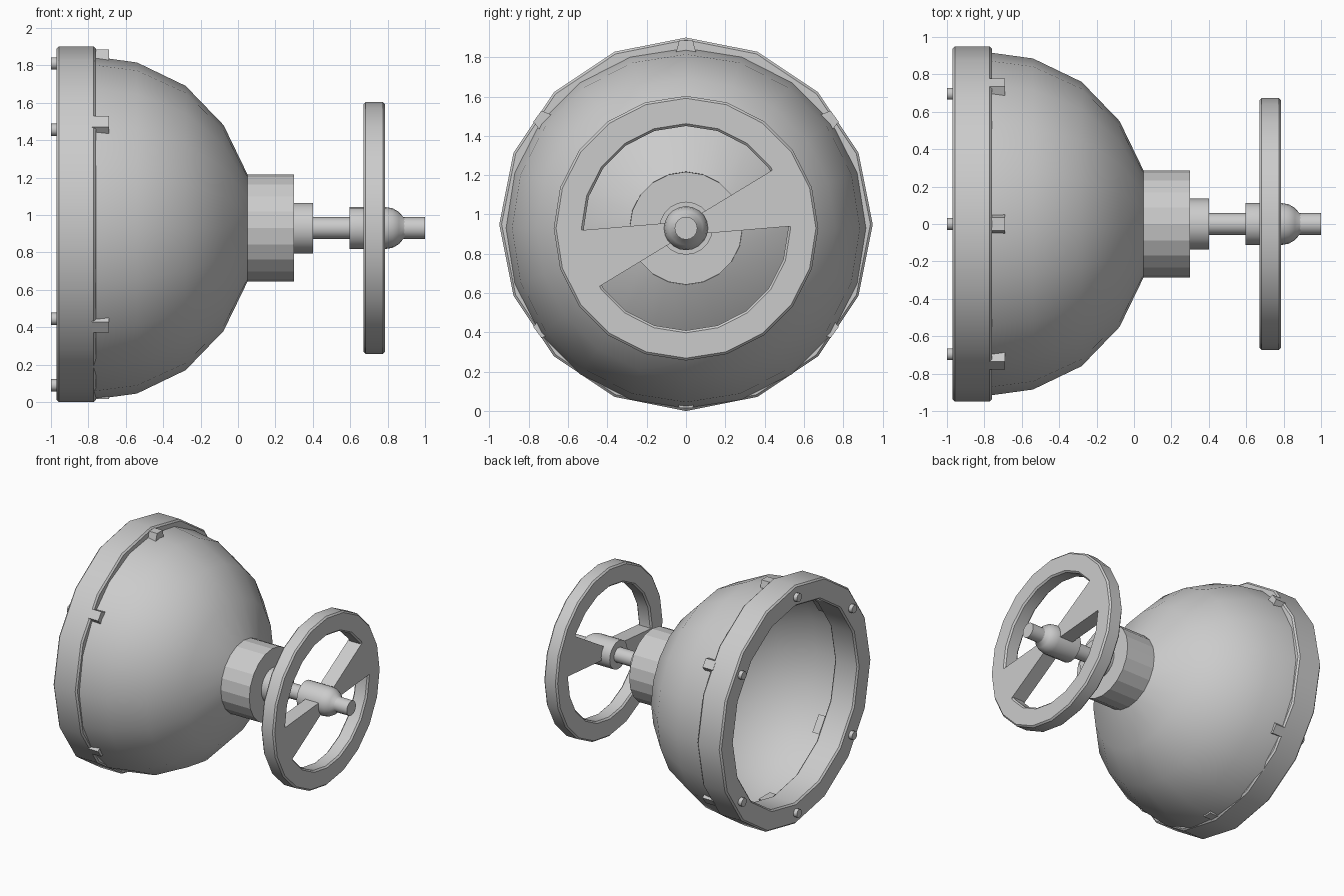
import bpy, bmesh
from math import sin, cos, pi, radians

if "Cube" in bpy.data.objects:
    bpy.data.objects.remove(bpy.data.objects["Cube"])

AXIS_Z = 0.93      # axis of dome, shaft and wheel
FLANGE_Z = 0.95    # axis of flange ring


def finish(name, bm, smooth=None):
    bmesh.ops.remove_doubles(bm, verts=bm.verts, dist=1e-5)
    bmesh.ops.recalc_face_normals(bm, faces=bm.faces)
    mesh = bpy.data.meshes.new(name)
    bm.to_mesh(mesh)
    bm.free()
    ob = bpy.data.objects.new(name, mesh)
    bpy.context.collection.objects.link(ob)
    if smooth:
        bpy.ops.object.select_all(action='DESELECT')
        ob.select_set(True)
        bpy.context.view_layer.objects.active = ob
        bpy.ops.object.shade_smooth_by_angle(angle=radians(smooth))
    return ob


def lathe(name, profile, sides, z=AXIS_Z, y=0, closed=False, smooth=None):
    """Spin (x, radius) points around an axis parallel to x."""
    bm = bmesh.new()
    rings = []
    for i in range(sides):
        a = 2 * pi * i / sides
        rings.append([bm.verts.new((x, y + r * sin(a), z + r * cos(a))) for x, r in profile])
    count = len(profile)
    for i in range(sides):
        a, b = rings[i], rings[(i + 1) % sides]
        for j in range(count if closed else count - 1):
            k = (j + 1) % count
            bm.faces.new((a[j], a[k], b[k], b[j]))
    return finish(name, bm, smooth)


def rod(name, x0, x1, r, sides, **kw):
    return lathe(name, [(x0, 0), (x0, r), (x1, r), (x1, 0)], sides, **kw)


def ring(name, x0, x1, r0, r1, b, sides, **kw):
    """Ring with a bevelled outer and inner rim."""
    prof = [(x0, r0 + b), (x0, r1 - b), (x0 + b, r1), (x1 - b, r1),
            (x1, r1 - b), (x1, r0 + b), (x1 - b, r0), (x0 + b, r0)]
    return lathe(name, prof, sides, closed=True, **kw)


# hollow dome: outer skin, then inner skin
outer = [(-0.78, 0.918), (-0.54, 0.885), (-0.28, 0.76), (-0.077, 0.55), (0.05, 0.288)]
inner = [(0.02, 0.27), (-0.10, 0.53), (-0.295, 0.735), (-0.545, 0.86), (-0.78, 0.89)]
lathe("dome", outer + inner, 20, closed=True, smooth=35)

# mounting flange
ring("flange", -0.97, -0.76, 0.785, 0.95, 0.012, 16, z=FLANGE_Z, smooth=30)

# hub, collar and shaft
rod("hub", 0.0, 0.30, 0.287, 20)
rod("collar", 0.29, 0.40, 0.135, 20, smooth=30)
rod("shaft", 0.38, 1.0, 0.058, 16, smooth=30)

# wheel boss with rounded end
boss = [(0.595, 0), (0.595, 0.112), (0.79, 0.112)]
boss += [(0.79 + 0.11 * sin(a), 0.112 * cos(a)) for a in (radians(d) for d in (20, 40, 58))]
boss += [(0.90, 0.055), (0.90, 0)]
lathe("wheel_boss", boss, 20, smooth=35)

# handwheel rim
ring("wheel_rim", 0.67, 0.787, 0.52, 0.673, 0.012, 20, smooth=20)

# two flared spokes, point-symmetric about the shaft
spoke = [(0.0, 0.03), (0.117, 0.10), (0.437, 0.294), (0.49, 0.325),
         (0.56, 0.17), (0.585, 0.008), (0.533, 0.010), (0.117, -0.025), (0.0, -0.035)]
for name, s in (("right_spoke", 1), ("left_spoke", -1)):
    bm = bmesh.new()
    base = bm.faces.new([bm.verts.new((0.67, s * y, AXIS_Z + s * z)) for y, z in spoke])
    top = bmesh.ops.extrude_face_region(bm, geom=[base])['geom']
    bmesh.ops.translate(bm, vec=(0.117, 0, 0),
                        verts=[v for v in top if isinstance(v, bmesh.types.BMVert)])
    finish(name, bm)

# six bolts on the flange back and six clips just ahead of it
for i, deg in enumerate((0, 54, 126, 180, 234, 306)):
    a = radians(deg)
    s, c = sin(a), cos(a)
    rod(f"bolt_{i + 1}", -1.0, -0.95, 0.033, 10, y=0.86 * s, z=FLANGE_Z + 0.86 * c, smooth=40)
    bm = bmesh.new()
    bmesh.ops.create_cube(bm, size=1)
    for v in bm.verts:
        out = v.co.z > 0
        r = 0.935 if out else 0.80
        t = v.co.y * (0.07 if out else 0.14)
        x = -0.69 if v.co.x > 0 else -0.78
        v.co = (x, r * s + t * c, FLANGE_Z + r * c - t * s)
    finish(f"clip_{i + 1}", bm)
